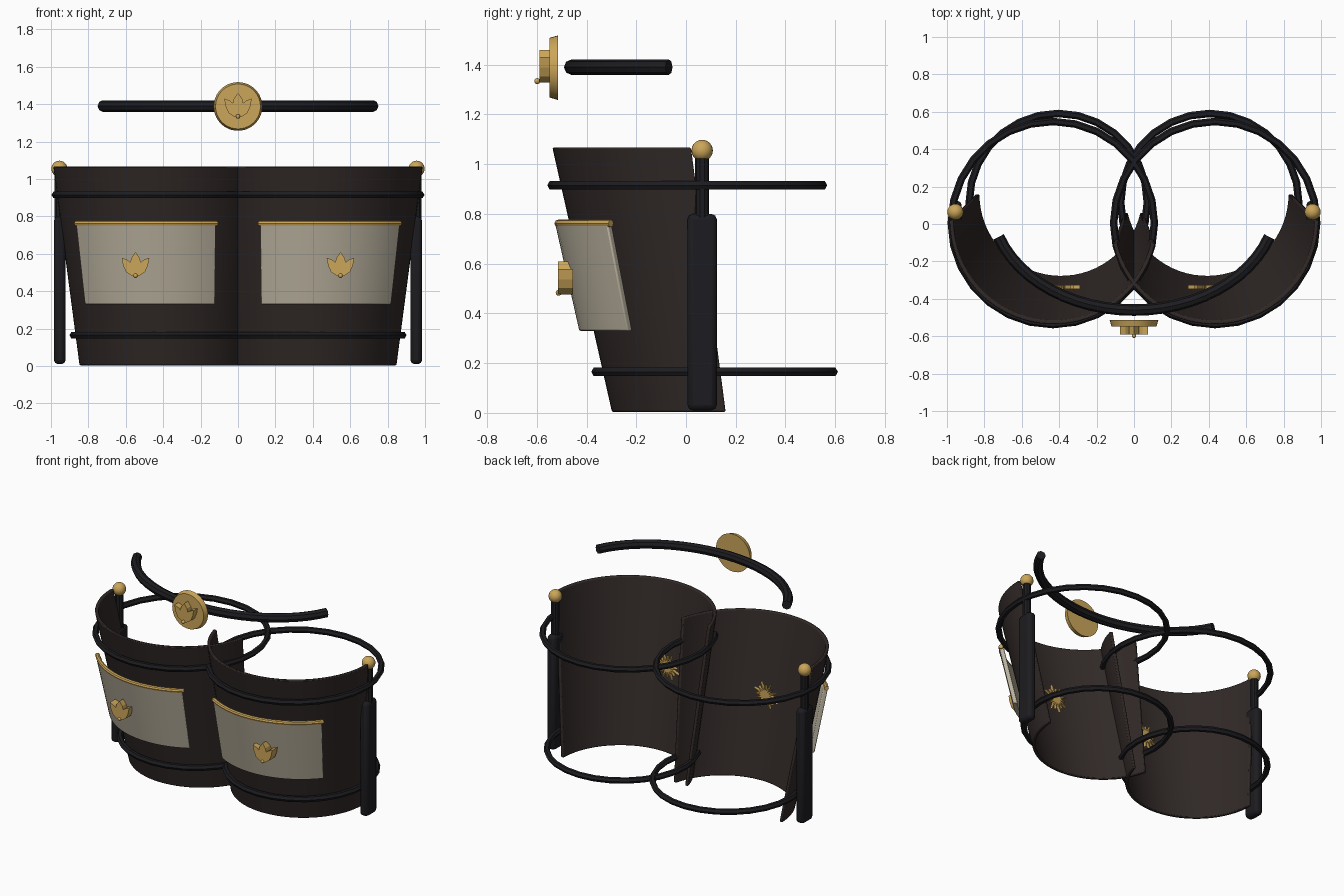
import bpy, bmesh, math
from math import sin, cos, pi, radians
from mathutils import Matrix, Vector

if "Cube" in bpy.data.objects:
    bpy.data.objects.remove(bpy.data.objects["Cube"])


def material(name, rgb):
    m = bpy.data.materials.new(name)
    m.diffuse_color = (*rgb, 1)
    m.use_nodes = True
    m.node_tree.nodes["Principled BSDF"].inputs["Base Color"].default_value = m.diffuse_color
    return m


LEATHER = material("dark_leather", (0.03, 0.022, 0.02))
BLACK = material("black_strap", (0.012, 0.012, 0.015))
GOLD = material("gold", (0.6, 0.38, 0.1))
CREAM = material("cream", (0.5, 0.45, 0.35))


def finish(name, bm, mat, bevel=0, smooth=35):
    bmesh.ops.recalc_face_normals(bm, faces=bm.faces)
    me = bpy.data.meshes.new(name)
    bm.to_mesh(me)
    bm.free()
    ob = bpy.data.objects.new(name, me)
    bpy.context.collection.objects.link(ob)
    me.materials.append(mat)
    if bevel:
        b = ob.modifiers.new("bevel", 'BEVEL')
        b.width, b.segments, b.limit_method = bevel, 2, 'ANGLE'
        b.angle_limit = radians(40)
    bpy.ops.object.select_all(action='DESELECT')
    bpy.context.view_layer.objects.active = ob
    ob.select_set(True)
    if smooth:
        bpy.ops.object.shade_smooth_by_angle(angle=radians(smooth))
    return ob


def loft(sections, closed):
    """Skin a list of cross-sections, capping the ends of an open one."""
    bm = bmesh.new()
    rows = [[bm.verts.new(p) for p in s] for s in sections]
    n = len(rows[0])
    for i in range(len(rows) if closed else len(rows) - 1):
        a, b = rows[i], rows[(i + 1) % len(rows)]
        for j in range(n):
            bm.faces.new((a[j], a[(j + 1) % n], b[(j + 1) % n], b[j]))
    if not closed:
        bm.faces.new(rows[0])
        bm.faces.new(rows[-1])
    return bm


def tube(path, r, sides, closed=False):
    sections = []
    n = len(path)
    for i, p in enumerate(path):
        a = path[(i - 1) % n] if closed else path[max(i - 1, 0)]
        b = path[(i + 1) % n] if closed else path[min(i + 1, n - 1)]
        t = (b - a).normalized()
        side = t.cross(Vector((0, 0, 1))).normalized()
        up = side.cross(t)
        sections.append([p + side * r * cos(2 * pi * k / sides) + up * r * sin(2 * pi * k / sides)
                         for k in range(sides)])
    return loft(sections, closed)


def cone_point(s, phi, z, off):
    """Point on the leaning cone of one shell; phi is measured from the front, outward."""
    t = z / 1.065
    cx, cy, r = 0.39 + 0.04 * t, 0.16 - 0.14 * t, 0.455 + 0.1 * t + off
    return Vector((s * (cx + r * sin(phi)), cy - r * cos(phi), z))


def curved_plate(s, a0, a1, z0, z1, inner, outer, n):
    sections = []
    for i in range(n + 1):
        phi = radians(a0 + (a1 - a0) * i / n)
        sections.append([cone_point(s, phi, z, o) for z, o in
                         ((z0, inner), (z0, outer), (z1, outer), (z1, inner))])
    return loft(sections, False)


def extrude_outline(points, y0, y1):
    return loft([[(x, y, z) for x, z in points] for y in (y0, y1)], False)


def flower(name, x, z, y0, y1, ball_y):
    """Three-petal badge with a small bead at its foot."""
    half = [(0.018, -0.056), (0.05, -0.035), (0.066, 0.0), (0.074, 0.042),
            (0.045, 0.032), (0.028, 0.018), (0.022, 0.042)]
    pts = [(0, -0.06)] + half + [(0, 0.072)] + [(-a, b) for a, b in reversed(half)]
    finish(name, extrude_outline([(x + a, z + b) for a, b in pts], y0, y1), GOLD, smooth=0)
    bm = bmesh.new()
    bmesh.ops.create_uvsphere(bm, u_segments=12, v_segments=8, radius=0.012,
                              matrix=Matrix.Translation((x, ball_y, z - 0.054)))
    finish(name + "_bead", bm, GOLD)


for s, side in ((-1, "left"), (1, "right")):
    # half-cone shell
    finish(side + "_shell", curved_plate(s, -77, 90, 0.004, 1.067, -0.02, 0.002, 32), LEATHER, 0.006)

    # hoops
    for label, cx, cy, R, z in (("upper", 0.434, 0.005, 0.543, 0.915), ("lower", 0.405, 0.115, 0.476, 0.165)):
        path = [Vector((s * (cx + R * cos(2 * pi * i / 28)), cy + R * sin(2 * pi * i / 28), z))
                for i in range(28)]
        finish(f"{side}_{label}_hoop", tube(path, 0.02, 6, True), BLACK)

    # pocket panel and its gold trim
    finish(side + "_panel", curved_plate(s, -31, 50, 0.33, 0.76, 0.03, 0.06, 14), CREAM, 0.006)
    trim = [cone_point(s, radians(-32 + 83 * i / 14), 0.762, 0.048) for i in range(15)]
    finish(side + "_panel_trim", tube(trim, 0.015, 8), GOLD)
    flower(side + "_panel_badge", s * 0.548, 0.537, -0.515, -0.455, -0.512)

    # spiky star on the inside of the shell
    star = []
    for i in range(32):
        r = 0.035 if i % 2 else (0.095 if i % 4 else 0.075)
        a = 2 * pi * i / 32
        star.append((s * 0.377 + r * cos(a), 0.57 + r * sin(a)))
    finish(side + "_inner_star", extrude_outline(star, -0.348, -0.326), GOLD, smooth=0)

    # side post: strap, rod and ball
    bm = bmesh.new()
    bmesh.ops.create_cube(bm, size=1, matrix=Matrix.Translation((s * 0.953, 0.065, 0.405))
                          @ Matrix.Diagonal((0.062, 0.118, 0.79, 1)))
    finish(side + "_post", bm, BLACK, 0.022)
    bm = bmesh.new()
    bmesh.ops.create_cone(bm, cap_ends=True, segments=10, radius1=0.028, radius2=0.028, depth=0.28,
                          matrix=Matrix.Translation((s * 0.955, 0.065, 0.91)))
    finish(side + "_post_rod", bm, BLACK)
    bm = bmesh.new()
    bmesh.ops.create_uvsphere(bm, u_segments=20, v_segments=12, radius=0.043,
                              matrix=Matrix.Translation((s * 0.955, 0.065, 1.055)))
    finish(side + "_post_ball", bm, GOLD)

# floating curved band
band = []
for i in range(25):
    a = radians(-71 + 142 * i / 24)
    band.append(Vector((0.765 * sin(a), 0.12 - 0.58 * cos(a), 1.39)))
finish("top_band", tube(band, 0.031, 8), BLACK)

# medallion with badge
bm = bmesh.new()
bmesh.ops.create_cone(bm, cap_ends=True, segments=40, radius1=0.13, radius2=0.12, depth=0.034,
                      matrix=Matrix.Translation((0, -0.531, 1.388)) @ Matrix.Rotation(pi / 2, 4, 'X'))
finish("medallion", bm, GOLD)
flower("medallion_badge", 0, 1.388, -0.59, -0.54, -0.598)
